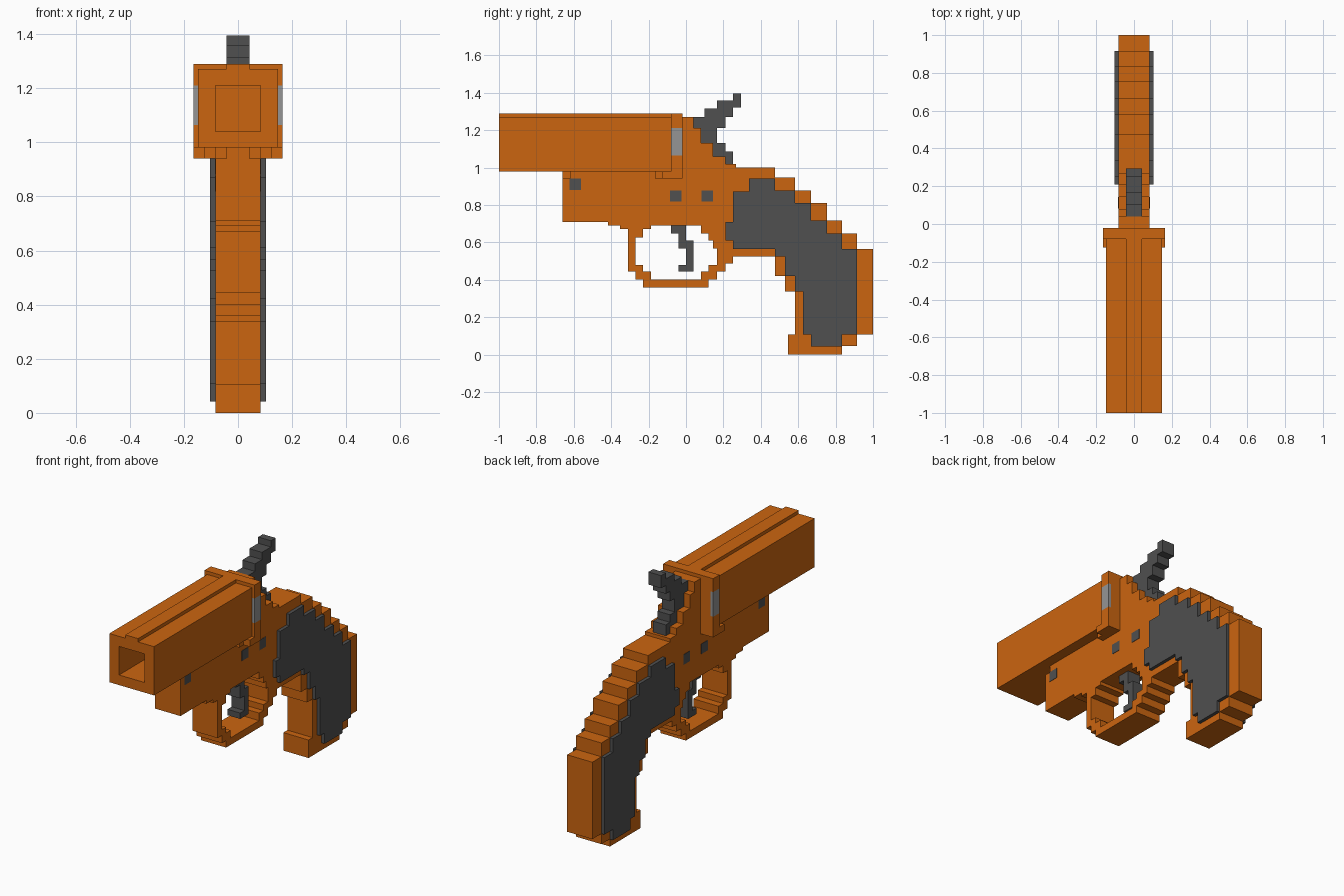
import bpy
from mathutils import Matrix

if "Cube" in bpy.data.objects:
    bpy.data.objects.remove(bpy.data.objects["Cube"])


def material(name, r, g, b):
    m = bpy.data.materials.new(name)
    m.diffuse_color = (r, g, b, 1)
    m.use_nodes = True
    m.node_tree.nodes["Principled BSDF"].inputs["Base Color"].default_value = m.diffuse_color
    return m


ORANGE = material("orange", 0.60, 0.13, 0.005)
DARK = material("dark_grey", 0.08, 0.08, 0.08)
LIGHT = material("light_grey", 0.30, 0.30, 0.30)

# Local (x, y, z) -> world axes for side profiles (across x) and front profiles (along y)
SIDE = Matrix(((0, 0, 1, 0), (1, 0, 0, 0), (0, 1, 0, 0), (0, 0, 0, 1)))
FRONT = Matrix(((1, 0, 0, 0), (0, 0, -1, 0), (0, 1, 0, 0), (0, 0, 0, 1)))


def stairs(a):
    """Closed stepped outline: values alternate horizontal, vertical, horizontal..."""
    pts = []
    for i in range(0, len(a), 2):
        pts += [(a[i], a[i + 1]), (a[(i + 2) % len(a)], a[i + 1])]
    return pts


def rect(u0, u1, v0, v1):
    return [(u0, v0), (u1, v0), (u1, v1), (u0, v1)]


def extrude(name, loops, d0, d1, mat, basis=SIDE):
    """Fill the outlines (later ones cut holes) and extrude from d0 to d1 along local z."""
    cu = bpy.data.curves.new(name, 'CURVE')
    cu.dimensions = '2D'
    cu.fill_mode = 'BOTH'
    cu.extrude = (d1 - d0) / 2
    for pts in loops:
        sp = cu.splines.new('POLY')
        sp.points.add(len(pts) - 1)
        for p, (u, v) in zip(sp.points, pts):
            p.co = (u, v, 0, 1)
        sp.use_cyclic_u = True
        sp.use_smooth = False
    cu.materials.append(mat)
    ob = bpy.data.objects.new(name, cu)
    bpy.context.collection.objects.link(ob)
    ob.matrix_world = basis @ Matrix.Translation((0, 0, (d0 + d1) / 2))
    bpy.ops.object.select_all(action='DESELECT')
    ob.select_set(True)
    bpy.context.view_layer.objects.active = ob
    bpy.ops.object.convert(target='MESH')
    return bpy.context.view_layer.objects.active


def box(name, x0, x1, y0, y1, z0, z1, mat):
    return extrude(name, [rect(y0, y1, z0, z1)], x0, x1, mat)


# Frame with grip core and trigger guard
frame = stairs([-.66, .94, -.62, .98, -.02, 1.27, .04, 1.21, .08, 1.13, .145, 1.06,
                .21, 1.02, .267, 1.0, .476, .947, .583, .877, .668, .81, .754, .717,
                .834, .647, .915, .565, 1.0, .107, .915, .045, .834, 0, .545, .107,
                .583, .337, .53, .42, .476, .525, .25, .487, .21, .445, .166, .40,
                .12, .358, -.23, .40, -.27, .445, -.31, .67, -.353, .69, -.417, .71])
guard_hole = stairs([-.27, .625, -.23, .67, -.187, .69, .08, .647, .12, .61, .145, .567,
                     .166, .48, .12, .445, .08, .40, -.187, .445, -.23, .48])
extrude("frame", [frame, guard_hole], -.083, .083, ORANGE)
box("hinge_tongue", -.042, .042, -.66, -.62, .94, .98, ORANGE)

# Square barrel with open bore and top rib
extrude("barrel", [rect(-.147, .147, .98, 1.27), rect(-.083, .083, 1.04, 1.21)],
        .08, 1.0, ORANGE, FRONT)
box("barrel_rib", -.042, .042, -1.0, -.08, 1.27, 1.29, ORANGE)

# Breech collar with its lower latch
box("breech_collar", -.147, .147, -.08, -.02, .98, 1.29, ORANGE)
box("breech_latch", -.165, .165, -.125, -.02, .94, .98, ORANGE)
box("breech_latch_front", -.125, .125, -.166, -.125, .94, .98, ORANGE)

# Stepped grip panel outline
grip = stairs([.337, .94, .476, .877, .583, .81, .668, .717, .754, .647, .834, .565,
               .915, .107, .834, .043, .668, .107, .626, .337, .583, .42, .53, .525,
               .476, .565, .25, .61, .21, .71, .25, .872])

# Paired side parts
for side, s in (("left", -1), ("right", 1)):
    def span(a, b):
        return sorted((s * a, s * b))
    extrude("grip_panel_" + side, [grip], *span(.083, .103), DARK)
    box("collar_cheek_lower_" + side, *span(.147, .165), -.08, -.02, .98, 1.063, ORANGE)
    box("collar_insert_" + side, *span(.147, .165), -.08, -.02, 1.063, 1.21, LIGHT)
    box("collar_cheek_upper_" + side, *span(.147, .165), -.08, -.02, 1.21, 1.29, ORANGE)
    for i, (y, z) in enumerate(((-.593, .91), (-.055, .848), (.113, .848))):
        box(f"pin_{i + 1}_{side}", *span(.07, .085),
            y - .031, y + .031, z - .03, z + .03, DARK)

# Trigger and hammer
trigger = stairs([-.08, .69, 0, .61, .04, .445, -.04, .48, 0, .567, -.04, .647])
hammer = stairs([.25, 1.395, .294, 1.32, .25, 1.27, .21, 1.21, .166, 1.13, .21, 1.085,
                 .25, 1.02, .21, 1.06, .145, 1.13, .08, 1.21, .04, 1.27, .10, 1.315,
                 .166, 1.358])
extrude("trigger", [trigger], -.042, .042, DARK)
extrude("hammer", [hammer], -.042, .042, DARK)
